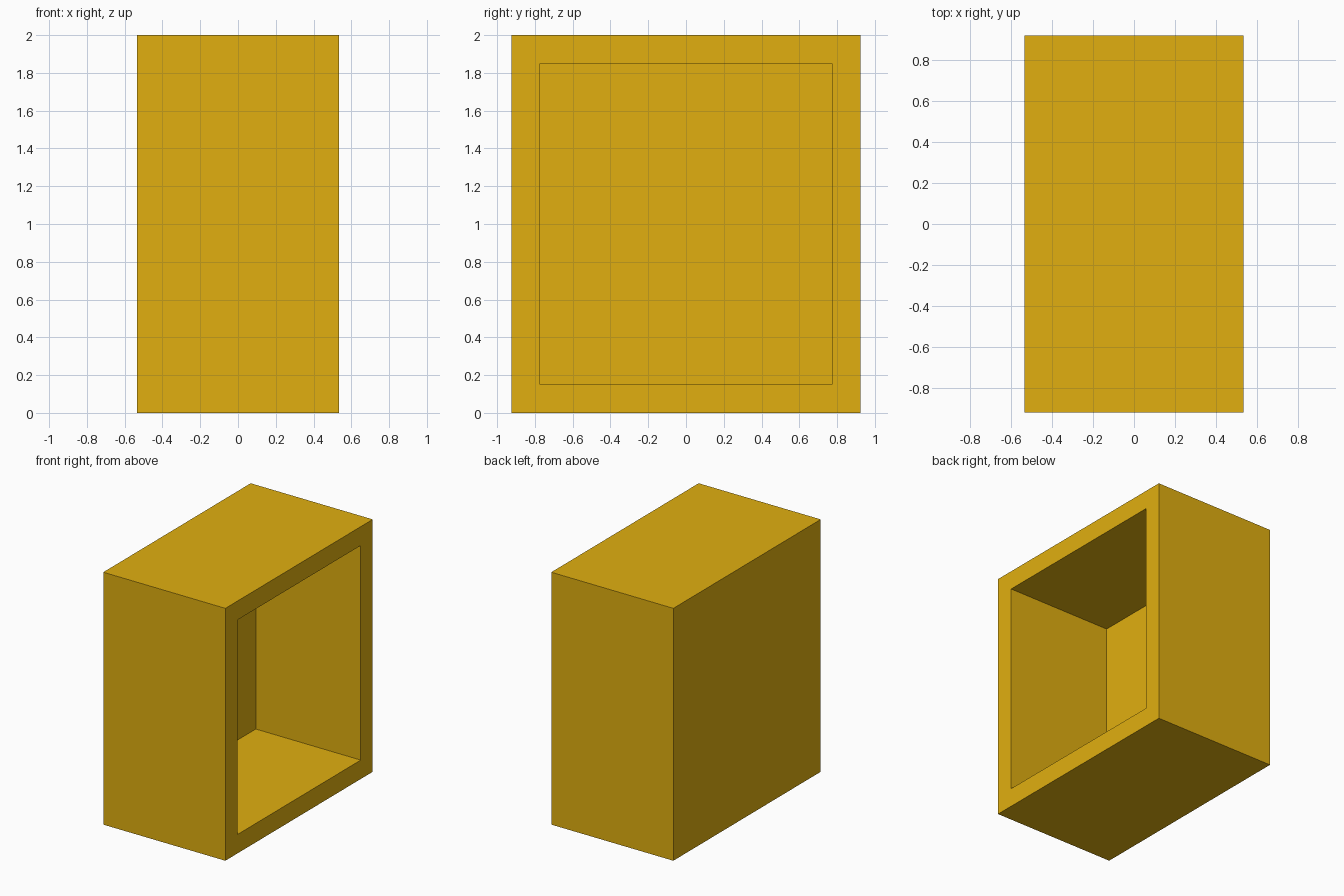
import bpy

if "Cube" in bpy.data.objects:
    bpy.data.objects.remove(bpy.data.objects["Cube"])

W, D, H, T = 1.07, 1.845, 2.0, 0.15   # width x, depth y, height z, panel thickness

mat = bpy.data.materials.new("yellow_paint")
mat.diffuse_color = (0.75, 0.43, 0.005, 1)
mat.use_nodes = True
mat.node_tree.nodes["Principled BSDF"].inputs["Base Color"].default_value = mat.diffuse_color


def box(name, lo, hi):
    bpy.ops.mesh.primitive_cube_add(
        size=1, location=[(a + b) / 2 for a, b in zip(lo, hi)])
    ob = bpy.context.object
    ob.name = name
    ob.scale = [b - a for a, b in zip(lo, hi)]
    bpy.ops.object.transform_apply(location=False, rotation=False, scale=True)
    ob.data.materials.append(mat)
    return ob


# Floor slab
box("base_slab", (-W / 2, -D / 2, 0), (W / 2, D / 2, T))

# Shell: side walls, back and roof in one piece
shell = box("shell", (-W / 2, -D / 2, T), (W / 2, D / 2, H))

# Cavity, open towards +x and down onto the slab
cutter = box("cavity_cutter", (-W / 2 + T, -D / 2 + T, -0.2),
             (W / 2 + 0.3, D / 2 - T, H - T))
cutter.hide_render = True
mod = shell.modifiers.new("cavity", 'BOOLEAN')
mod.operation = 'DIFFERENCE'
mod.solver = 'EXACT'
mod.object = cutter
bpy.context.view_layer.objects.active = shell
bpy.ops.object.modifier_apply(modifier=mod.name)
bpy.data.objects.remove(cutter)
